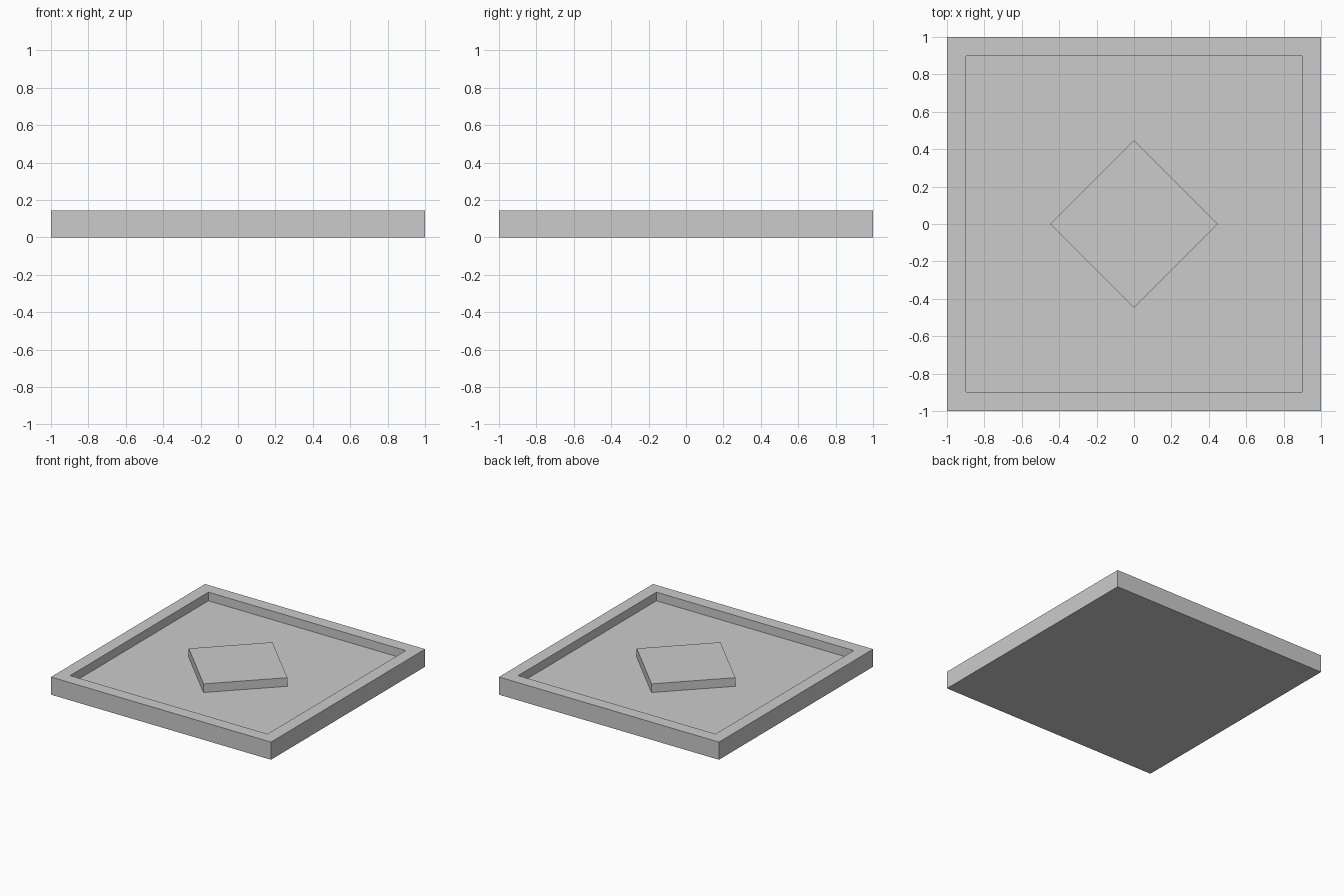
import bpy, bmesh
from math import pi
from mathutils import Matrix, Vector

if "Cube" in bpy.data.objects:
    bpy.data.objects.remove(bpy.data.objects["Cube"])

HEIGHT = 0.145     # rim and centre block share this top level
DEPTH = 0.071      # recess depth
RIM = 0.103        # rim width
BLOCK = 0.448      # centre block, centre to corner


def make_object(name, bm):
    bmesh.ops.recalc_face_normals(bm, faces=bm.faces)
    mesh = bpy.data.meshes.new(name)
    bm.to_mesh(mesh)
    bm.free()
    obj = bpy.data.objects.new(name, mesh)
    bpy.context.collection.objects.link(obj)
    return obj


def box(width, height, z_bottom, angle=0.0):
    bm = bmesh.new()
    matrix = (Matrix.Translation((0, 0, z_bottom + height / 2))
              @ Matrix.Rotation(angle, 4, 'Z')
              @ Matrix.Diagonal((width, width, height, 1)))
    bmesh.ops.create_cube(bm, size=1, matrix=matrix)
    return bm


# Square tray: inset the top for the rim, then sink the floor
tray = box(2, HEIGHT, 0)
tray.normal_update()
top = max(tray.faces, key=lambda f: f.calc_center_median().z)
bmesh.ops.inset_region(tray, faces=[top], thickness=RIM, use_even_offset=True)
floor = bmesh.ops.extrude_discrete_faces(tray, faces=[top])["faces"][0]
bmesh.ops.translate(tray, verts=floor.verts, vec=Vector((0, 0, -DEPTH)))
make_object("tray", tray)

# Diamond block standing on the floor, flush with the rim
make_object("centre_block", box(BLOCK * 2 ** 0.5, DEPTH, HEIGHT - DEPTH, pi / 4))
